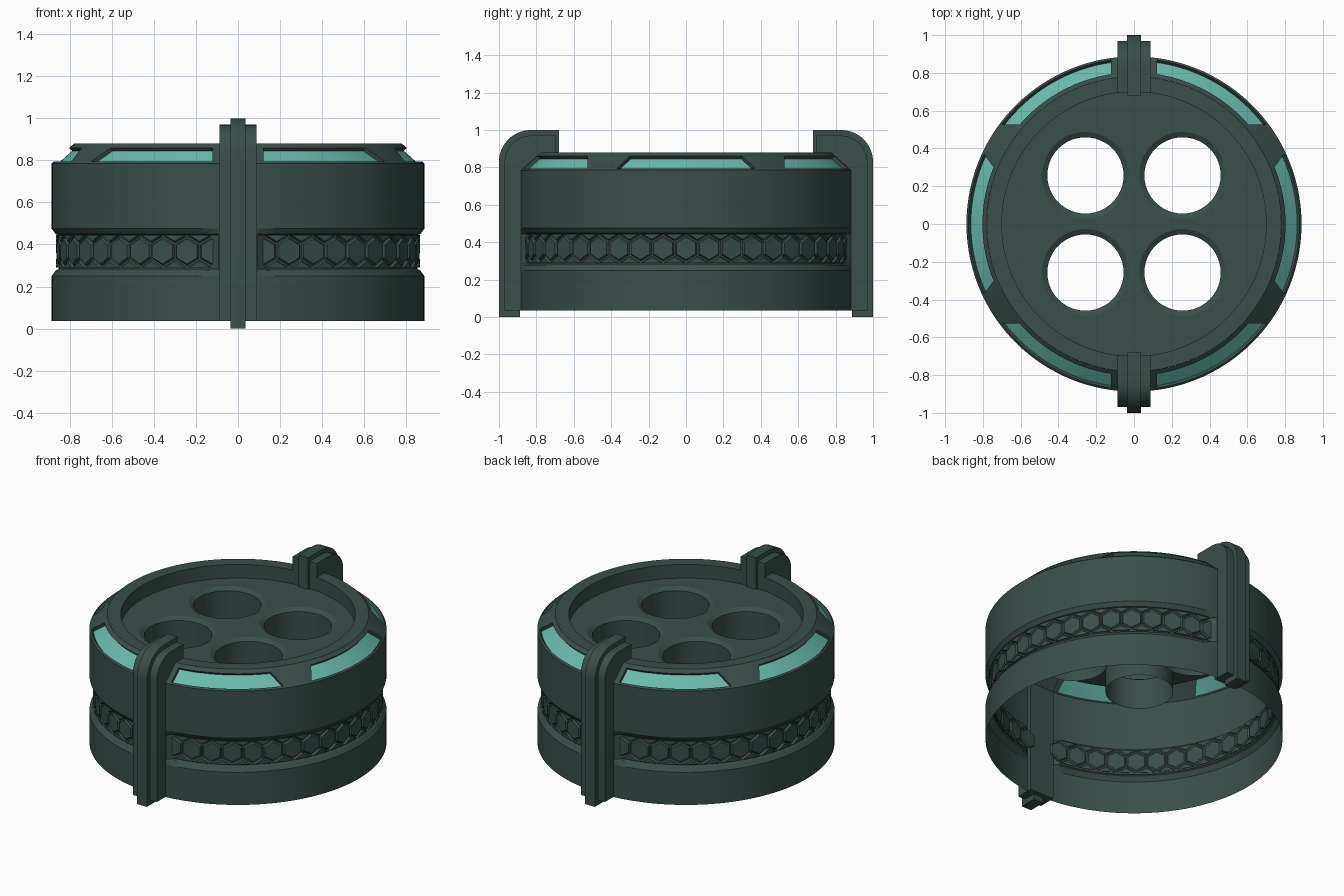
import bpy, bmesh, math
from math import sin, cos, radians, pi

if "Cube" in bpy.data.objects:
    bpy.data.objects.remove(bpy.data.objects["Cube"])


def material(name, color):
    m = bpy.data.materials.new(name)
    m.diffuse_color = (*color, 1)
    m.use_nodes = True
    m.node_tree.nodes["Principled BSDF"].inputs["Base Color"].default_value = m.diffuse_color
    return m


DARK = material("dark green metal", (0.042, 0.078, 0.069))
TEAL = material("teal glass", (0.141, 0.50, 0.41))


def finish(name, bm, mats=(DARK,), recalc=False, smooth=True):
    if recalc:
        bmesh.ops.remove_doubles(bm, verts=bm.verts, dist=1e-5)
        bmesh.ops.recalc_face_normals(bm, faces=bm.faces)
    me = bpy.data.meshes.new(name)
    bm.to_mesh(me)
    bm.free()
    for m in mats:
        me.materials.append(m)
    ob = bpy.data.objects.new(name, me)
    bpy.context.collection.objects.link(ob)
    if smooth:
        bpy.ops.object.select_all(action='DESELECT')
        ob.select_set(True)
        bpy.context.view_layer.objects.active = ob
        bpy.ops.object.shade_smooth_by_angle(angle=radians(20))
    return ob


def polar(r, deg, z):
    return (r * cos(radians(deg)), r * sin(radians(deg)), z)


def lathe(bm, profile, n, center=(0, 0), radius=lambda r, z, a: r):
    """Revolve an open profile; radius() may vary it with the angle."""
    rings = []
    for r, z in profile:
        ring = []
        for i in range(n):
            a = 360 * i / n
            x, y, h = polar(radius(r, z, a), a, z)
            ring.append(bm.verts.new((x + center[0], y + center[1], h)))
        rings.append(ring)
    for lo, hi in zip(rings, rings[1:]):
        for i in range(n):
            k = (i + 1) % n
            bm.faces.new((lo[i], lo[k], hi[k], hi[i]))


R = 0.887      # outer radius
N = 120        # sides of the body
FLOOR = 0.79

# Body wall with a groove that stops at the two clamps
def groove_radius(r, z, a):
    return R if abs(a % 180 - 90) < 7 else r


bm = bmesh.new()
lathe(bm, [(R, 0.035), (R, 0.25), (0.867, 0.277), (0.853, 0.283), (0.853, 0.445),
           (0.867, 0.449), (R, 0.475), (R, 0.785)], N, radius=groove_radius)
finish("body_wall", bm)

# Hexagon grip: one full row with half rows above and below
bm = bmesh.new()
COUNT, HEX, MID = 44, 0.059, 0.367
STEP = 360 / COUNT


def hex_plate(deg, z, corners):
    if abs(deg % 180 - 90) < 6:
        return
    loops = []
    for r, s in ((0.845, 1.0), (0.853, 1.13), (0.866, 1.0)):
        loops.append([bm.verts.new(polar(
            r, deg + math.degrees(s * HEX * cos(radians(c)) / 0.86),
            z + s * HEX * sin(radians(c)))) for c in corners])
    n = len(corners)
    for lo, hi in zip(loops, loops[1:]):
        for i in range(n):
            bm.faces.new((lo[i], lo[(i + 1) % n], hi[(i + 1) % n], hi[i]))
    bm.faces.new(loops[-1])
    bm.faces.new(loops[0][::-1])


for i in range(COUNT):
    hex_plate(i * STEP, MID, (30, 90, 150, 210, 270, 330))
    hex_plate((i + 0.5) * STEP, MID + 0.107, (210, 270, 330))
    hex_plate((i + 0.5) * STEP, MID - 0.107, (30, 90, 150))
finish("hex_grip", bm, smooth=False)

# Sloped shoulder with six recessed windows
# each window: (start bottom, start top, end bottom, end top) in degrees
half = [(-25, -22, 25, 22), (37, 41, 82, 81.3), (98, 98.7, 143, 139)]
windows = half + [tuple(a + 180 for a in w) for w in half]
columns, is_window = [], []
for k, (b0, t0, b1, t1) in enumerate(windows):
    nxt = windows[(k + 1) % 6]
    turn = 360 if k == 5 else 0
    for start, end, steps, flag in (((b0, t0), (b1, t1), 16, True),
                                    ((b1, t1), (nxt[0] + turn, nxt[1] + turn), 5, False)):
        for s in range(steps):
            f = s / steps
            columns.append(tuple(p + (q - p) * f for p, q in zip(start, end)))
            is_window.append(flag)
columns.append((columns[0][0] + 360, columns[0][1] + 360))
LEVELS = (0, 0.1, 0.79, 1)


def shoulder(col, t, depth=0.0):
    k = min(max((t - 0.1) / 0.69, 0), 1)
    a = columns[col][0] + (columns[col][1] - columns[col][0]) * k
    return polar(R - 0.107 * t - 0.65 * depth, a, 0.785 + 0.095 * t - 0.76 * depth)


bm = bmesh.new()


def quad(pts, mat=0):
    bm.faces.new([bm.verts.new(p) for p in pts]).material_index = mat


D = 0.02
total = len(is_window)
for c in range(total):
    for j in range(3):
        t0, t1 = LEVELS[j], LEVELS[j + 1]
        ring = [(c, t0), (c + 1, t0), (c + 1, t1), (c, t1)]
        if not (is_window[c] and j == 1):
            quad([shoulder(*p) for p in ring])
            continue
        quad([shoulder(*p, D) for p in ring], 1)
        edges = [(ring[0], ring[1]), (ring[2], ring[3])]
        if not is_window[(c + 1) % total]:
            edges.append((ring[1], ring[2]))
        if not is_window[c - 1]:
            edges.append((ring[3], ring[0]))
        for p, q in edges:
            quad([shoulder(*p), shoulder(*q), shoulder(*q, D), shoulder(*p, D)])
finish("window_shoulder", bm, (DARK, TEAL), recalc=True)

# Flat rim and the wall down to the sunken floor
bm = bmesh.new()
lathe(bm, [(0.78, 0.88), (0.70, 0.88), (0.70, FLOOR)], N)
finish("top_rim", bm)

# Floor plate with four round openings
HOLES = [(x, y) for x in (-0.257, 0.257) for y in (-0.257, 0.257)]
bm = bmesh.new()
for (cx, cy), r, n in [((0, 0), 0.70, N)] + [(h, 0.23, 48) for h in HOLES]:
    vs = [bm.verts.new((cx + r * cos(2 * pi * i / n), cy + r * sin(2 * pi * i / n), FLOOR))
          for i in range(n)]
    for i in range(n):
        bm.edges.new((vs[i], vs[(i + 1) % n]))
bmesh.ops.triangle_fill(bm, edges=bm.edges[:], use_beauty=True, normal=(0, 0, 1))
for f in bm.faces:
    f.normal_update()
    if f.normal.z < 0:
        f.normal_flip()
finish("floor_plate", bm, smooth=False)

# Tubes under the openings
bm = bmesh.new()
for h in HOLES:
    lathe(bm, [(0.23, FLOOR), (0.202, 0.772), (0.202, 0.57)], 48, h)
finish("hole_tubes", bm)


# Two hooked clamps, each a wide strap with a narrow ridge
def strap(name, side, half_width, outer, bottom, inner, tip):
    radius = outer - 0.83
    prof = [(inner, bottom), (outer, bottom)]
    prof += [(0.83 + radius * cos(radians(a)), 0.83 + radius * sin(radians(a)))
             for a in range(0, 91, 9)]
    prof += [(tip, outer), (tip, FLOOR), (0.71, FLOOR), (0.71, 0.86), (0.785, 0.86), (inner, 0.77)]
    bm = bmesh.new()
    a, b = ([bm.verts.new((x, side * y, z)) for y, z in prof] for x in (-half_width, half_width))
    n = len(prof)
    bm.faces.new(a)
    bm.faces.new(b[::-1])
    for i in range(n):
        bm.faces.new((a[i], a[(i + 1) % n], b[(i + 1) % n], b[i]))
    finish(name, bm, recalc=True)


for side, label in ((-1, "front"), (1, "back")):
    strap(label + "_clamp_strap", side, 0.088, 0.97, 0.035, 0.855, 0.695)
    strap(label + "_clamp_ridge", side, 0.036, 1.0, 0.0, 0.888, 0.68)
